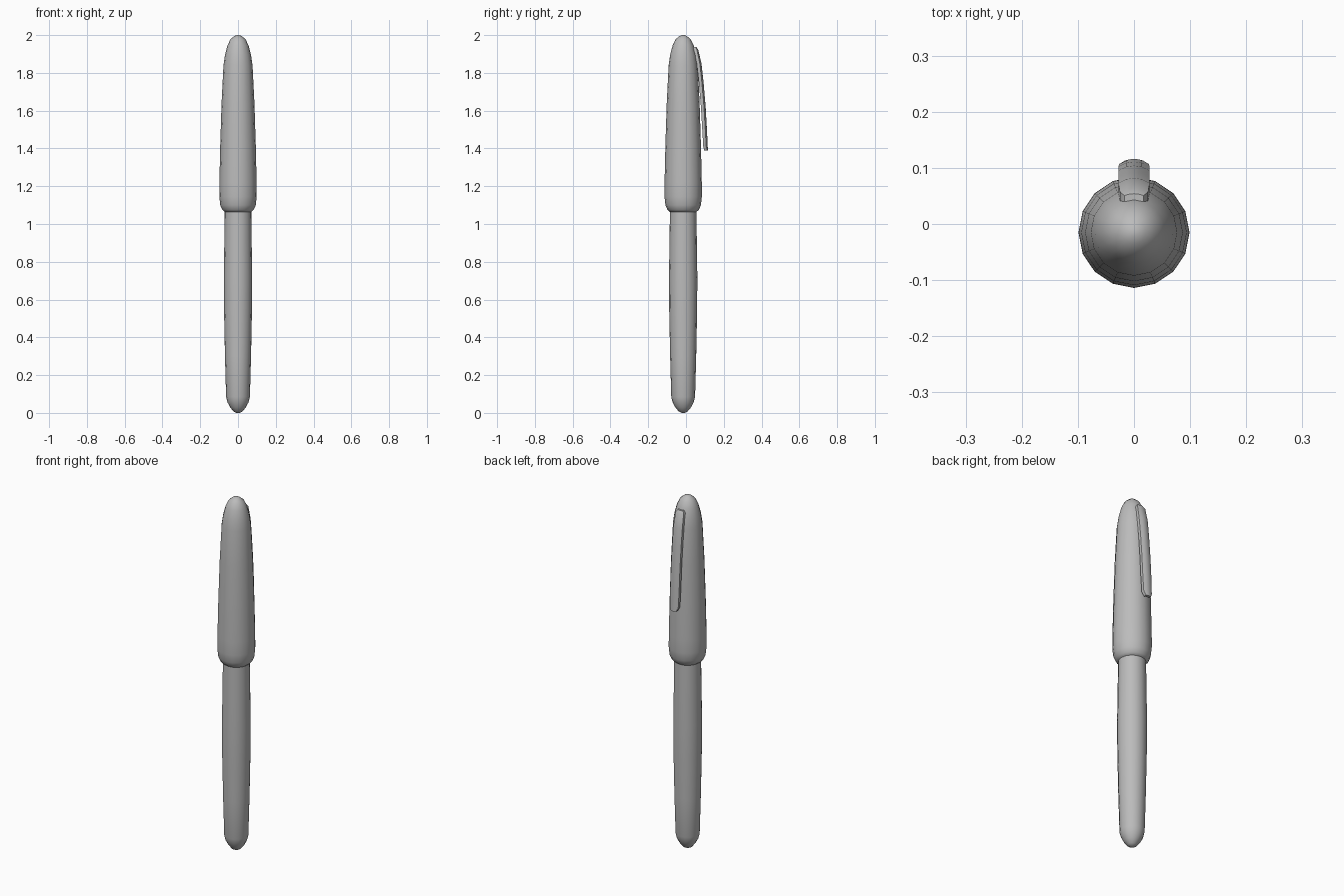
import bpy, bmesh
from math import sin, cos, pi, radians

cube = bpy.data.objects.get("Cube")
if cube:
    bpy.data.objects.remove(cube)

SIDES = 16
AXIS_Y = -0.015

grey = bpy.data.materials.new("plain grey")
grey.use_nodes = True
grey.diffuse_color = (0.5, 0.5, 0.5, 1)
grey.node_tree.nodes["Principled BSDF"].inputs["Base Color"].default_value = (0.5, 0.5, 0.5, 1)


def finish(name, bm, angle):
    bmesh.ops.recalc_face_normals(bm, faces=bm.faces)
    mesh = bpy.data.meshes.new(name)
    bm.to_mesh(mesh)
    bm.free()
    mesh.materials.append(grey)
    obj = bpy.data.objects.new(name, mesh)
    bpy.context.collection.objects.link(obj)
    bpy.ops.object.select_all(action='DESELECT')
    obj.select_set(True)
    bpy.context.view_layer.objects.active = obj
    bpy.ops.object.shade_smooth_by_angle(angle=radians(angle))
    return obj


def bridge(bm, a, b):
    n = len(a)
    for i in range(n):
        j = (i + 1) % n
        bm.faces.new((a[i], a[j], b[j], b[i]))


def lathe(name, profile):
    """Revolve (radius, height) pairs around the pen axis and close both ends."""
    bm = bmesh.new()
    rings = []
    for r, z in profile:
        rings.append([bm.verts.new((r * cos(2 * pi * i / SIDES),
                                    AXIS_Y + r * sin(2 * pi * i / SIDES), z))
                      for i in range(SIDES)])
    for a, b in zip(rings, rings[1:]):
        bridge(bm, a, b)
    bm.faces.new(rings[0])
    bm.faces.new(rings[-1])
    return finish(name, bm, 50)


# Barrel with a rounded lower end
lathe("barrel", [(0.008, 0), (0.024, 0.008), (0.042, 0.03), (0.056, 0.057),
                 (0.063, 0.085), (0.069, 0.3), (0.074, 0.55), (0.075, 0.72),
                 (0.071, 1.0), (0.070, 1.08)])

# Cap with a rounded lip and a domed top
lathe("cap", [(0.068, 1.062), (0.083, 1.075), (0.094, 1.1), (0.099, 1.145),
              (0.0985, 1.22), (0.094, 1.42), (0.087, 1.64), (0.077, 1.84),
              (0.069, 1.895), (0.056, 1.945), (0.040, 1.978), (0.021, 1.994),
              (0.007, 2.0)])

# Clip: arched strip along the back, with corners cut at both ends.
# Each station is (height, outer y, half width).
clip_path = [(1.937, 0.054, 0.017), (1.925, 0.064, 0.025), (1.85, 0.082, 0.028),
             (1.75, 0.093, 0.028), (1.62, 0.104, 0.028), (1.5, 0.111, 0.028),
             (1.41, 0.115, 0.026), (1.388, 0.116, 0.016)]
THICK = 0.016
ARCH = 0.009
bm = bmesh.new()
loops = []
for z, y, w in clip_path:
    across = (-1, -0.5, 0, 0.5, 1)
    outer = [(w * t, y - ARCH * (w * t / 0.028) ** 2, z) for t in across]
    inner = [(x, yo - THICK, z) for x, yo, _ in reversed(outer)]
    loops.append([bm.verts.new(p) for p in outer + inner])
for a, b in zip(loops, loops[1:]):
    bridge(bm, a, b)
bm.faces.new(loops[0])
bm.faces.new(loops[-1])
finish("clip", bm, 35)
